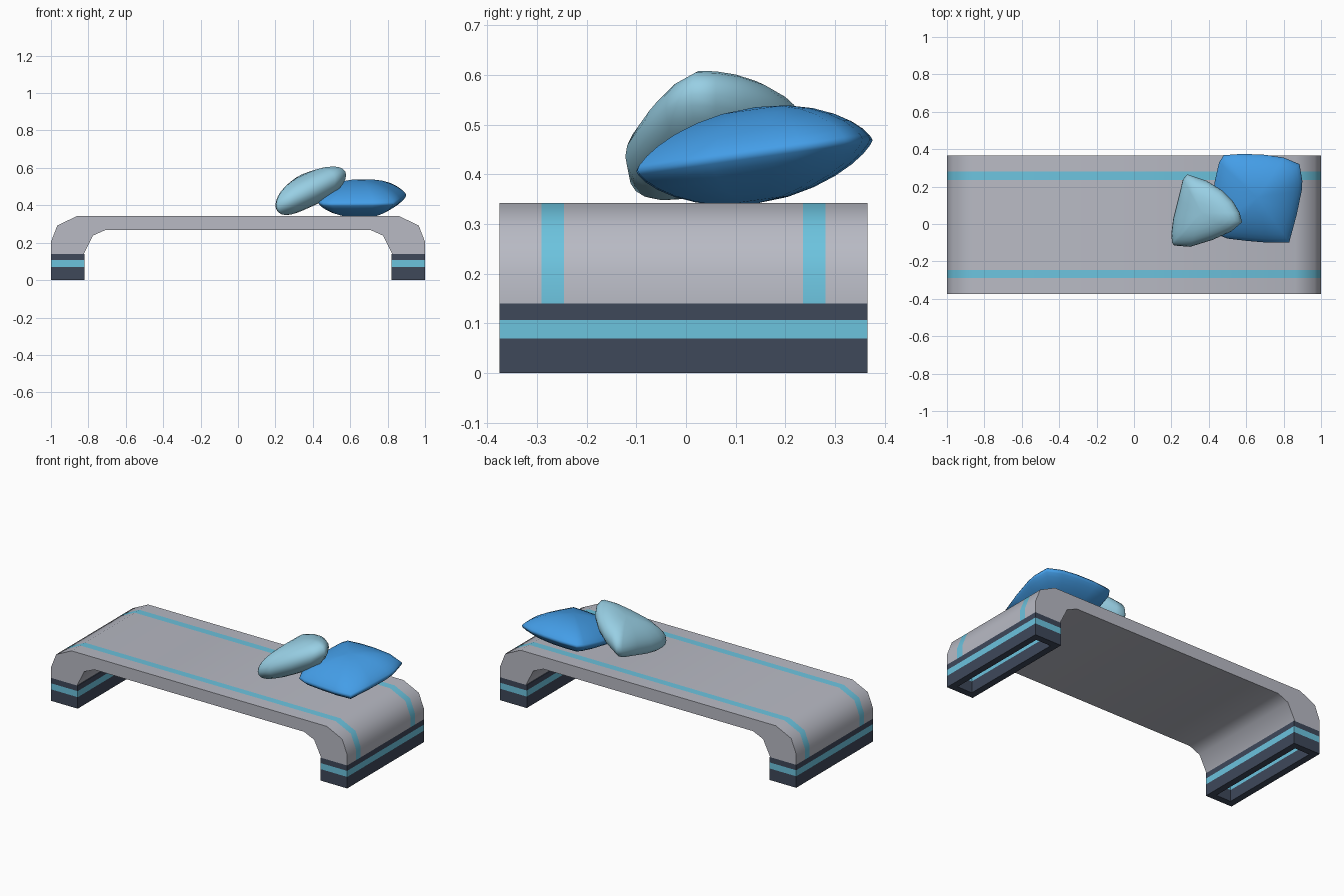
import bpy, bmesh, math

if "Cube" in bpy.data.objects:
    bpy.data.objects.remove(bpy.data.objects["Cube"])


def srgb(r, g, b):
    f = lambda c: c / 12.92 if c <= 0.04045 else ((c + 0.055) / 1.055) ** 2.4
    return (f(r / 255), f(g / 255), f(b / 255), 1)


def material(name, *rgb):
    m = bpy.data.materials.new(name)
    m.diffuse_color = srgb(*rgb)
    m.use_nodes = True
    m.node_tree.nodes["Principled BSDF"].inputs["Base Color"].default_value = m.diffuse_color
    return m


GREY = material("bench grey", 184, 186, 196)
AQUA = material("stripe aqua", 108, 195, 222)
NAVY = material("foot navy", 62, 72, 90)
BLUE = material("cushion blue", 68, 158, 232)
PALE = material("cushion pale blue", 152, 207, 228)


def finish(name, bm, mats, smooth=None):
    bmesh.ops.recalc_face_normals(bm, faces=bm.faces)
    me = bpy.data.meshes.new(name)
    bm.to_mesh(me)
    bm.free()
    ob = bpy.data.objects.new(name, me)
    bpy.context.collection.objects.link(ob)
    for m in mats:
        me.materials.append(m)
    if smooth:
        bpy.ops.object.select_all(action='DESELECT')
        ob.select_set(True)
        bpy.context.view_layer.objects.active = ob
        bpy.ops.object.shade_smooth_by_angle(angle=math.radians(smooth))
    return ob


# Bench shell: arched profile run along y, stripes are the outer faces of two bands
outer = [(1, 0.14), (1, 0.205), (0.966, 0.292), (0.862, 0.342)]
inner = [(0.708, 0.268), (0.776, 0.238), (0.825, 0.14)]
mirror = lambda pts: [(-x, z) for x, z in reversed(pts)]
profile = outer + mirror(outer) + mirror(inner) + inner
rows_y = [-0.375, -0.29, -0.245, 0.235, 0.28, 0.365]
bm = bmesh.new()
rows = [[bm.verts.new((x, y, z)) for x, z in profile] for y in rows_y]
n = len(profile)
for r in range(len(rows) - 1):
    for i in range(n):
        j = (i + 1) % n
        f = bm.faces.new((rows[r][i], rows[r][j], rows[r + 1][j], rows[r + 1][i]))
        if r in (1, 3) and i < 2 * len(outer) - 1:
            f.material_index = 1
bm.faces.new(rows[0])
bm.faces.new(rows[-1])
finish("bench_shell", bm, [GREY, AQUA], 60)


# Feet: hollow frames, open below, banded by height
def foot(name, side):
    x0, x1, y0, y1, w = 0.82, 1.0, -0.375, 0.365, 0.04
    levels = [0, 0.07, 0.107, 0.14]
    rect = lambda d, z: [bm.verts.new((side * x, y, z)) for x, y in (
        (x0 + d, y0 + d), (x1 - d, y0 + d), (x1 - d, y1 - d), (x0 + d, y1 - d))]
    bm = bmesh.new()
    out = [rect(0, z) for z in levels]
    ins = [rect(w, z) for z in levels]
    for loops in (out, ins):
        for k in range(3):
            for i in range(4):
                j = (i + 1) % 4
                f = bm.faces.new((loops[k][i], loops[k][j], loops[k + 1][j], loops[k + 1][i]))
                f.material_index = 1 if k == 1 else 0
    for k in (0, 3):
        for i in range(4):
            j = (i + 1) % 4
            bm.faces.new((out[k][i], out[k][j], ins[k][j], ins[k][i]))
    finish(name, bm, [NAVY, AQUA])


foot("right_foot", 1)
foot("left_foot", -1)


# Cushions: outline shrunk in rings towards a domed middle, on a tilted plane
def cushion(name, mat, outline, centre, slope, h, power, root):
    cx, cy, cz = centre
    bm = bmesh.new()

    def point(x, y, dz):
        return bm.verts.new((x, y, cz + slope[0] * (x - cx) + slope[1] * (y - cy) + dz))

    def ring(r, s):
        dz = s * h * (1 - r ** power) ** root
        return [point(cx + (x - cx) * r, cy + (y - cy) * r, dz) for x, y in outline]

    rim = ring(1, 0)
    for s in (1, -1):
        prev = rim
        for r in (0.98, 0.92, 0.82, 0.68, 0.5, 0.28):
            cur = ring(r, s)
            for i in range(len(cur)):
                j = (i + 1) % len(cur)
                bm.faces.new((prev[i], prev[j], cur[j], cur[i]))
            prev = cur
        top = point(cx, cy, s * h)
        for i in range(len(prev)):
            bm.faces.new((prev[i], prev[(i + 1) % len(prev)], top))
    finish(name, bm, [mat], 100)


cushion("large_cushion", BLUE, [
    (0.83, -0.098), (0.87, 0.05), (0.897, 0.18), (0.9, 0.23), (0.885, 0.32),
    (0.80, 0.355), (0.70, 0.370), (0.58, 0.375), (0.48, 0.368), (0.455, 0.33),
    (0.43, 0.22), (0.42, 0.1), (0.43, 0), (0.455, -0.06), (0.5, -0.078),
    (0.6, -0.09), (0.72, -0.1)],
    (0.66, 0.14, 0.438), (0.02, 0.137), 0.097, 2, 0.72)

cushion("small_cushion", PALE, [
    (0.215, -0.115), (0.30, -0.122), (0.42, -0.085), (0.52, -0.04), (0.578, 0.01),
    (0.565, 0.06), (0.53, 0.12), (0.47, 0.18), (0.39, 0.23), (0.33, 0.25),
    (0.285, 0.265), (0.262, 0.24), (0.235, 0.13), (0.21, 0.03), (0.2, -0.05),
    (0.203, -0.1)],
    (0.36, 0.06, 0.475), (0.41, 0.08), 0.095, 2.5, 0.5)
